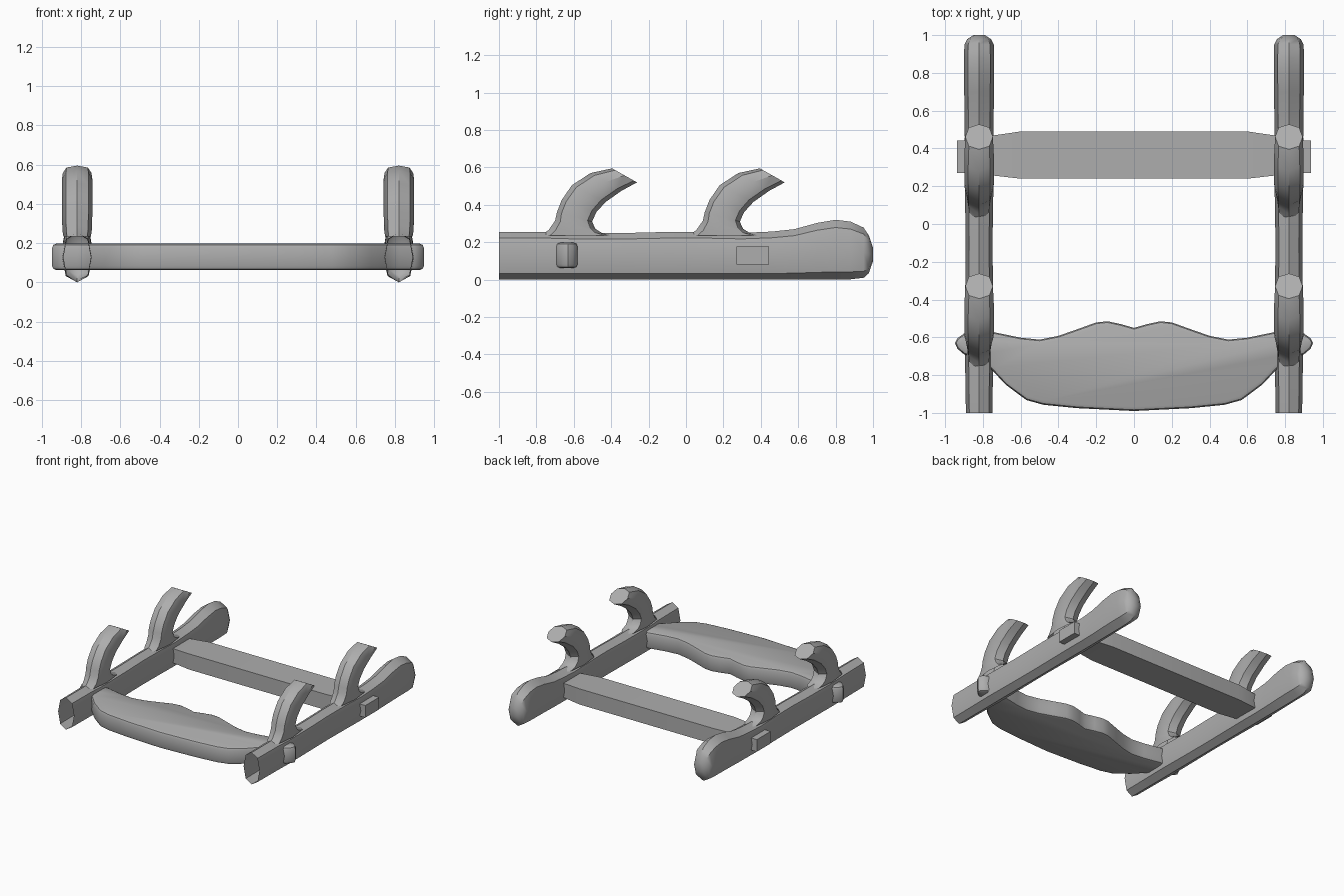
import bpy, bmesh, math
from mathutils import Vector

if "Cube" in bpy.data.objects:
    bpy.data.objects.remove(bpy.data.objects["Cube"])

grey = bpy.data.materials.new("warm_grey")
grey.diffuse_color = (0.42, 0.42, 0.42, 1)
grey.use_nodes = True
grey.node_tree.nodes["Principled BSDF"].inputs["Base Color"].default_value = grey.diffuse_color


def finish(name, bm, angle=35):
    bmesh.ops.recalc_face_normals(bm, faces=bm.faces)
    me = bpy.data.meshes.new(name)
    bm.to_mesh(me)
    bm.free()
    me.materials.append(grey)
    ob = bpy.data.objects.new(name, me)
    bpy.context.collection.objects.link(ob)
    bpy.ops.object.select_all(action='DESELECT')
    ob.select_set(True)
    bpy.context.view_layer.objects.active = ob
    if angle:
        bpy.ops.object.shade_smooth_by_angle(angle=math.radians(angle))
    return ob


def loft(name, rings, cap_start, cap_end, angle=35):
    bm = bmesh.new()
    vs = [[bm.verts.new(p) for p in r] for r in rings]
    n = len(vs[0])
    for a, b in zip(vs, vs[1:]):
        for i in range(n):
            j = (i + 1) % n
            bm.faces.new((a[i], a[j], b[j], b[i]))
    if cap_start:
        bm.faces.new(vs[0])
    if cap_end:
        bm.faces.new(vs[-1])
    return finish(name, bm, angle)


def octagon(x, a, b, hw):
    """Eight-sided section with ridges at the (y, z) points a and b."""
    a, b = Vector((x, *a)), Vector((x, *b))
    mid, half = (a + b) / 2, (b - a) / 2
    out = []
    for i in range(8):
        t = i * math.pi / 4
        c, s = math.cos(t), math.sin(t)
        k = 1.05 if i % 2 else 1
        out.append(mid + half * c * k + Vector((hw * s * k, 0, 0)))
    return out


# rail: y, bottom, top, half width
RAIL = [(-1, 0, .255, .07), (-.75, 0, .255, .074), (-.6, 0, .25, .078), (-.3, 0, .25, .073),
        (-.1, 0, .255, .071), (.1, 0, .255, .074), (.3, 0, .25, .078), (.46, 0, .257, .076),
        (.58, 0, .27, .077), (.7, 0, .303, .079), (.8, 0, .32, .08), (.88, .002, .31, .08),
        (.95, .01, .278, .078), (.978, .035, .235, .064), (1, .1, .17, .03)]
# hook: outer y, z and inner y, z, half width
HOOK = [(-.78, .235, -.38, .235, .07), (-.735, .265, -.45, .25, .074), (-.70, .315, -.485, .272, .076),
        (-.69, .36, -.502, .31, .077), (-.665, .425, -.48, .36, .078), (-.61, .505, -.43, .415, .078),
        (-.51, .57, -.345, .475, .078), (-.395, .595, -.262, .52, .073)]

for side, sx in (("left", -1), ("right", 1)):
    x = .82 * sx
    loft(side + "_rail", [octagon(x, (y, b), (y, t), w) for y, b, t, w in RAIL], False, True)
    for pos, dy in (("front", 0), ("rear", .79)):
        loft(f"{side}_{pos}_hook",
             [octagon(x, (a + dy, b), (c + dy, d), w) for a, b, c, d, w in HOOK], False, True)

# rear bar with square tenons through the rails: x, y range, z range
half = [(.6, .24, .49, .065, .19), (.75, .257, .468, .07, .185),
        (.85, .27, .443, .08, .177), (.937, .27, .443, .08, .177)]
secs = [(-x, *r) for x, *r in reversed(half)] + half
loft("rear_bar", [[(x, a, l), (x, b, l), (x, b, h), (x, a, h)] for x, a, b, l, h in secs],
     True, True, 20)

# shaped front plank with rounded edges and tenons
right = [(0, -.55), (.07, -.53), (.14, -.515), (.2, -.521), (.3, -.557), (.4, -.592), (.5, -.612),
         (.6, -.602), (.74, -.573), (.9, -.58), (.935, -.605), (.948, -.63), (.935, -.66),
         (.9, -.69), (.82, -.71), (.75, -.775), (.68, -.85), (.57, -.932), (.48, -.957),
         (.3, -.975), (0, -.99)]
outline = right + [(-x, y) for x, y in reversed(right[1:-1])]
bm = bmesh.new()
base = bm.faces.new([bm.verts.new((x, y, .062)) for x, y in outline])
ext = bmesh.ops.extrude_face_region(bm, geom=[base])
bmesh.ops.translate(bm, vec=(0, 0, .136),
                    verts=[v for v in ext["geom"] if isinstance(v, bmesh.types.BMVert)])
rim = [e for e in bm.edges if abs(e.verts[0].co.z - e.verts[1].co.z) < 1e-5]
bmesh.ops.bevel(bm, geom=rim, offset=.022, segments=2, profile=.5, affect='EDGES')
finish("front_plank", bm, 40)
